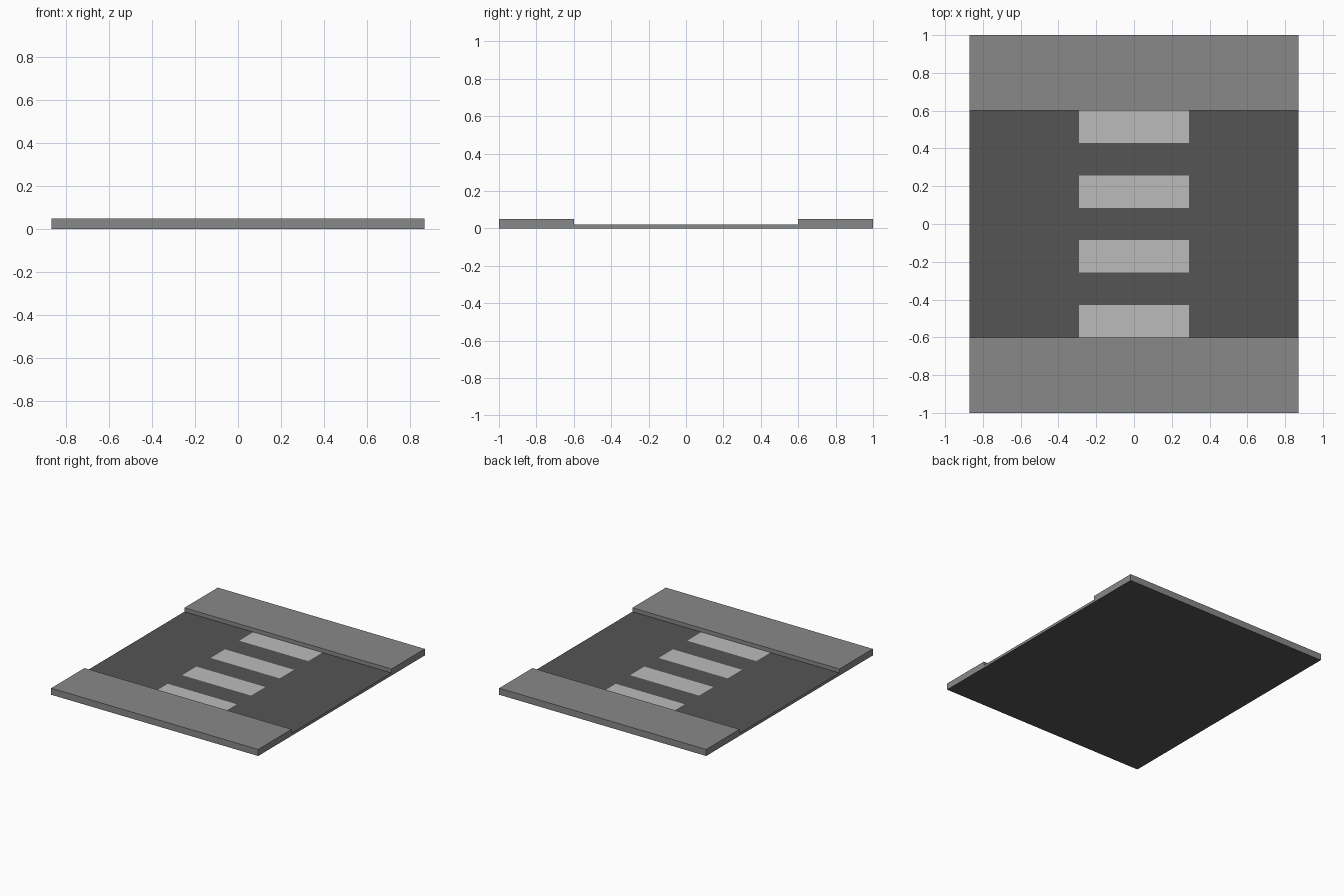
import bpy, bmesh
from mathutils import Vector, Matrix

if "Cube" in bpy.data.objects:
    bpy.data.objects.remove(bpy.data.objects["Cube"])

HALF_X, HALF_Y, KERB_Y = 0.87, 1.0, 0.6
ROAD_Z, KERB_Z = 0.02, 0.05
STRIPE_X = 0.29
STEP = 2 * KERB_Y / 7          # four stripes and three gaps


def material(name, v):
    m = bpy.data.materials.new(name)
    m.diffuse_color = (v, v, v, 1)
    m.use_nodes = True
    m.node_tree.nodes["Principled BSDF"].inputs["Base Color"].default_value = m.diffuse_color
    return m


asphalt = material("asphalt", 0.09)
concrete = material("concrete", 0.25)
paint = material("paint", 0.5)


def box(x0, x1, y0, y1, z0, z1):
    bm = bmesh.new()
    bmesh.ops.create_cube(bm, size=1, matrix=Matrix.Translation(
        ((x0 + x1) / 2, (y0 + y1) / 2, (z0 + z1) / 2))
        @ Matrix.Diagonal((x1 - x0, y1 - y0, z1 - z0, 1)))
    return bm


def finish(bm, name, mats):
    me = bpy.data.meshes.new(name)
    bm.normal_update()
    bm.to_mesh(me)
    bm.free()
    for m in mats:
        me.materials.append(m)
    ob = bpy.data.objects.new(name, me)
    bpy.context.collection.objects.link(ob)
    return ob


# Road slab: top divided into kerb strips, asphalt and flush painted stripes
bm = box(-HALF_X, HALF_X, -HALF_Y, HALF_Y, 0, ROAD_Z)
cuts = [((x, 0, 0), (1, 0, 0)) for x in (-STRIPE_X, STRIPE_X)]
cuts += [((0, -KERB_Y + i * STEP, 0), (0, 1, 0)) for i in range(8)]
for co, no in cuts:
    bmesh.ops.bisect_plane(bm, geom=bm.verts[:] + bm.edges[:] + bm.faces[:],
                           plane_co=Vector(co), plane_no=Vector(no))
bm.normal_update()
covered = []
for f in bm.faces:
    c = f.calc_center_median()
    if abs(f.normal.z) < 0.5:
        f.material_index = 1
    elif f.normal.z > 0:
        if abs(c.y) > KERB_Y:
            covered.append(f)
        elif abs(c.x) < STRIPE_X and int((c.y + KERB_Y) / STEP) % 2 == 0:
            f.material_index = 2
bmesh.ops.delete(bm, geom=covered, context='FACES')
finish(bm, "road", [asphalt, concrete, paint])

# Raised pavements along both sides of the road
for name, y0, y1 in (("front_pavement", -HALF_Y, -KERB_Y),
                     ("back_pavement", KERB_Y, HALF_Y)):
    bm = box(-HALF_X, HALF_X, y0, y1, ROAD_Z, KERB_Z)
    bm.normal_update()
    under = [f for f in bm.faces if f.normal.z < -0.5]
    bmesh.ops.delete(bm, geom=under, context='FACES_ONLY')
    finish(bm, name, [concrete])
